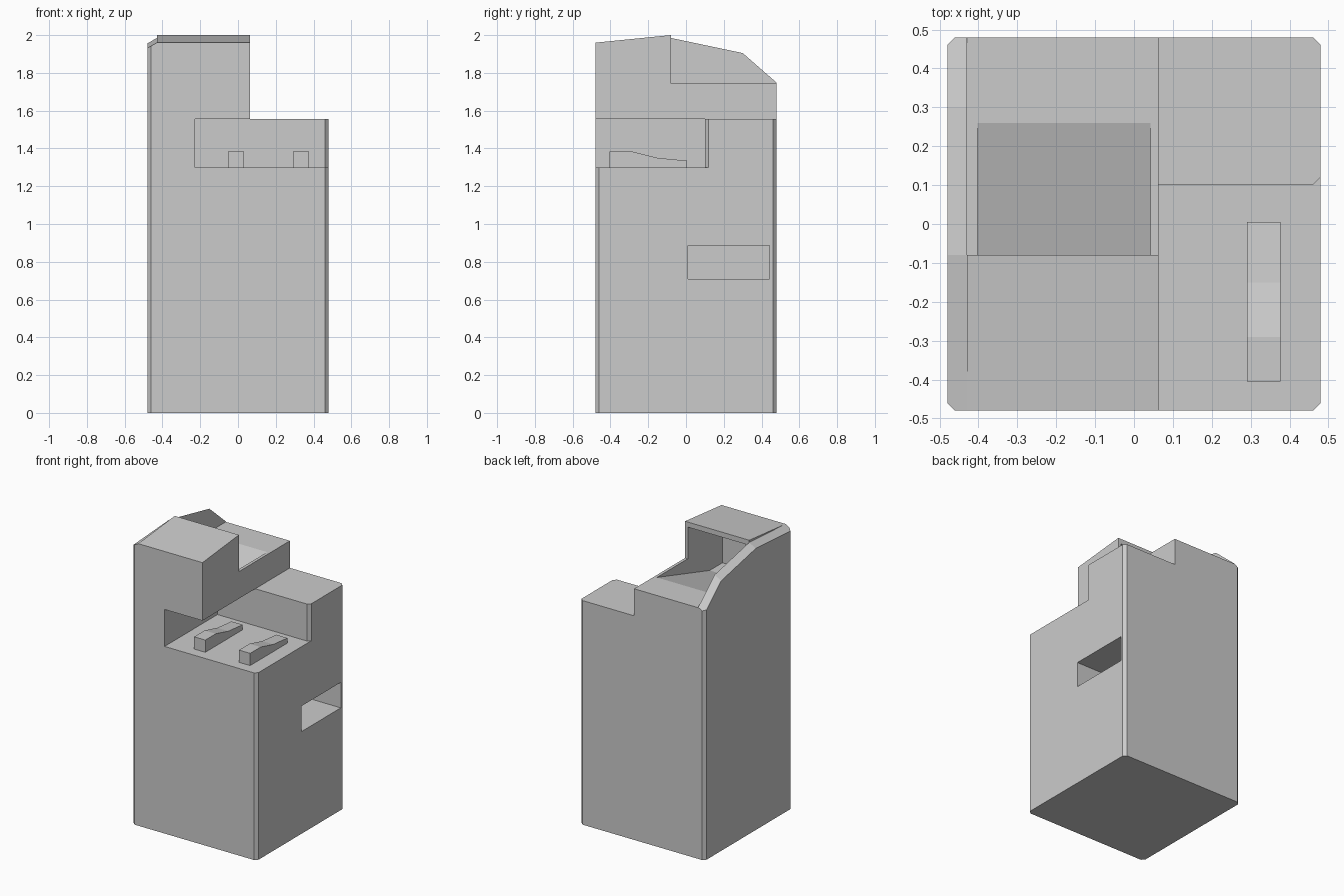
import bpy, bmesh
from mathutils import Vector

if "Cube" in bpy.data.objects:
    bpy.data.objects.remove(bpy.data.objects["Cube"])


def prism(name, profile, lo, hi, axis="x", drop=0.0):
    """Extrude a closed outline along x (outline is y,z) or z (outline is x,y).
    drop lowers the outline at the lo end, giving a sloping top."""
    bm = bmesh.new()

    def ring(t, d):
        if axis == "x":
            return [bm.verts.new((t, a, b - d)) for a, b in profile]
        return [bm.verts.new((a, b, t)) for a, b in profile]

    r0, r1 = ring(lo, drop), ring(hi, 0.0)
    bm.faces.new(r0)
    bm.faces.new(r1)
    n = len(profile)
    for i in range(n):
        j = (i + 1) % n
        bm.faces.new((r0[i], r0[j], r1[j], r1[i]))
    bmesh.ops.recalc_face_normals(bm, faces=bm.faces)
    mesh = bpy.data.meshes.new(name)
    bm.to_mesh(mesh)
    bm.free()
    obj = bpy.data.objects.new(name, mesh)
    bpy.context.collection.objects.link(obj)
    return obj


def rect(a0, b0, a1, b1):
    return [(a0, b0), (a1, b0), (a1, b1), (a0, b1)]


def carve(target, cutter):
    mod = target.modifiers.new(cutter.name, "BOOLEAN")
    mod.operation = "DIFFERENCE"
    mod.solver = "EXACT"
    mod.object = cutter
    bpy.context.view_layer.objects.active = target
    bpy.ops.object.modifier_apply(modifier=mod.name)
    bpy.data.objects.remove(cutter)


# Cabinet block with chamfered upright corners
H, C = 0.48, 0.46
plan = [(-C, -H), (C, -H), (H, -C), (H, C), (C, H), (-C, H), (-H, C), (-H, -C)]
cabinet = prism("cabinet", plan, 0.0, 2.05, "z")

# Lower right-hand shelf
carve(cabinet, prism("right_step", rect(-0.6, 1.557, 0.6, 2.2), 0.063, 0.6))

# Control recess at the front, running under the tower
recess = [(-0.228, -0.6), (0.6, -0.6), (0.6, 0.14), (0.5, 0.14), (0.46, 0.10), (-0.228, 0.10)]
carve(cabinet, prism("control_recess", recess, 1.30, 1.557, "z"))

# Sloping rim along the left wall
rim = [(-0.6, 1.948), (-0.48, 1.96), (-0.08, 1.985), (0.30, 1.905), (0.48, 1.748),
       (0.6, 1.643), (0.6, 2.3), (-0.6, 2.3)]
carve(cabinet, prism("left_rim", rim, -0.49, -0.43, drop=0.035))

# Pitched hood roof with a low tray behind it
roof = [(-0.6, 1.948), (-0.48, 1.96), (-0.08, 2.0), (-0.08, 1.745),
        (0.6, 1.745), (0.6, 2.3), (-0.6, 2.3)]
carve(cabinet, prism("roof_line", roof, -0.43, 0.2))

# Chute that slopes forward from the tray into the hollow hood
chute = [(-0.46, 1.572), (-0.32, 1.572), (0.26, 1.745), (0.26, 1.80),
         (-0.05, 1.968), (-0.46, 1.925)]
carve(cabinet, prism("chute", chute, -0.403, 0.042))

# Slot in the right side
carve(cabinet, prism("side_slot", rect(0.01, 0.71, 0.443, 0.887), 0.10, 0.6))

# Two sloping levers on the recess floor
lever = [(-0.405, 1.295), (0.005, 1.295), (0.005, 1.335), (-0.15, 1.35),
         (-0.29, 1.385), (-0.405, 1.385)]
for side, x in (("left", -0.054), ("right", 0.291)):
    prism("lever_" + side, lever, x, x + 0.086)
